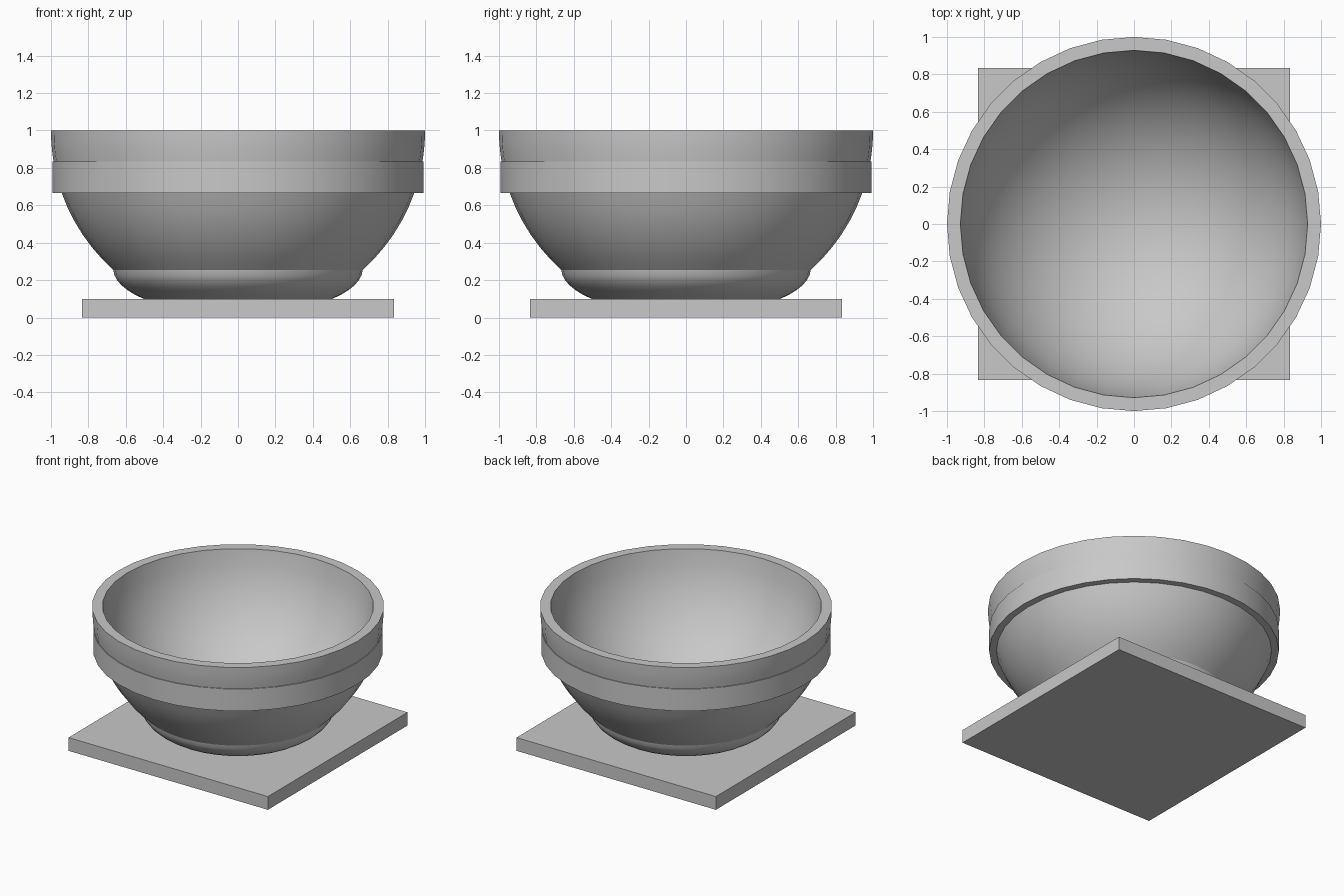
import bpy, bmesh
from math import sin, cos, pi, radians, asin

if "Cube" in bpy.data.objects:
    bpy.data.objects.remove(bpy.data.objects["Cube"])

SIDES = 36
RADIUS, RIM_Z = 1.0, 1.0
HOLLOW_R, HOLLOW_Z = 0.934, 1.1
BAND_R, BAND_LOW, BAND_HIGH = 0.992, 0.667, 0.833
FOOT_R, FOOT_HEIGHT, FOOT_Z, FOOT_TOP = 0.667, 0.245, 0.26, 0.254
PLATE_TOP, PLATE_WIDTH = 0.1, 1.667

grey = bpy.data.materials.new("plain grey")
grey.use_nodes = True
grey.diffuse_color = (0.58, 0.58, 0.58, 1)
grey.node_tree.nodes["Principled BSDF"].inputs["Base Color"].default_value = (0.58, 0.58, 0.58, 1)


def arc(radius, height, z, top, bottom, steps):
    """Profile of an ellipsoid centred at z, between two heights."""
    start, end = asin((z - top) / height), asin((z - bottom) / height)
    angles = [start + (end - start) * i / steps for i in range(steps + 1)]
    return [(radius * cos(a), z - height * sin(a)) for a in angles]


def lathe(name, profile):
    bm = bmesh.new()
    verts = [bm.verts.new((r, 0, z)) for r, z in profile]
    edges = [bm.edges.new(pair) for pair in zip(verts, verts[1:])]
    bmesh.ops.spin(bm, geom=verts + edges, cent=(0, 0, 0), axis=(0, 0, 1),
                   angle=2 * pi, steps=SIDES)
    bmesh.ops.remove_doubles(bm, verts=bm.verts, dist=0.0005)
    bmesh.ops.recalc_face_normals(bm, faces=bm.faces)
    mesh = bpy.data.meshes.new(name)
    bm.to_mesh(mesh)
    bm.free()
    mesh.materials.append(grey)
    obj = bpy.data.objects.new(name, mesh)
    bpy.context.collection.objects.link(obj)
    return obj


# Bowl: round hollow, rim, raised band and rounded foot resting on the plate
profile = arc(HOLLOW_R, HOLLOW_R, HOLLOW_Z, RIM_Z, HOLLOW_Z - HOLLOW_R, 12)[::-1]
profile += arc(RADIUS, RADIUS, RIM_Z, RIM_Z, BAND_HIGH, 3)
profile += [(BAND_R, BAND_HIGH), (BAND_R, BAND_LOW)]
profile += arc(RADIUS, RADIUS, RIM_Z, BAND_LOW, FOOT_TOP, 6)[:-1]
profile += arc(FOOT_R, FOOT_HEIGHT, FOOT_Z, FOOT_TOP, PLATE_TOP, 6)
profile += [(0, PLATE_TOP)]
bowl = lathe("bowl", profile)
bpy.ops.object.select_all(action='DESELECT')
bowl.select_set(True)
bpy.context.view_layer.objects.active = bowl
bpy.ops.object.shade_smooth_by_angle(angle=radians(25))

# Square base plate
bpy.ops.mesh.primitive_cube_add(size=1, location=(0, 0, PLATE_TOP / 2))
plate = bpy.context.object
plate.name = "base_plate"
plate.scale = (PLATE_WIDTH, PLATE_WIDTH, PLATE_TOP)
bpy.ops.object.transform_apply(location=True, scale=True)
plate.data.materials.append(grey)
